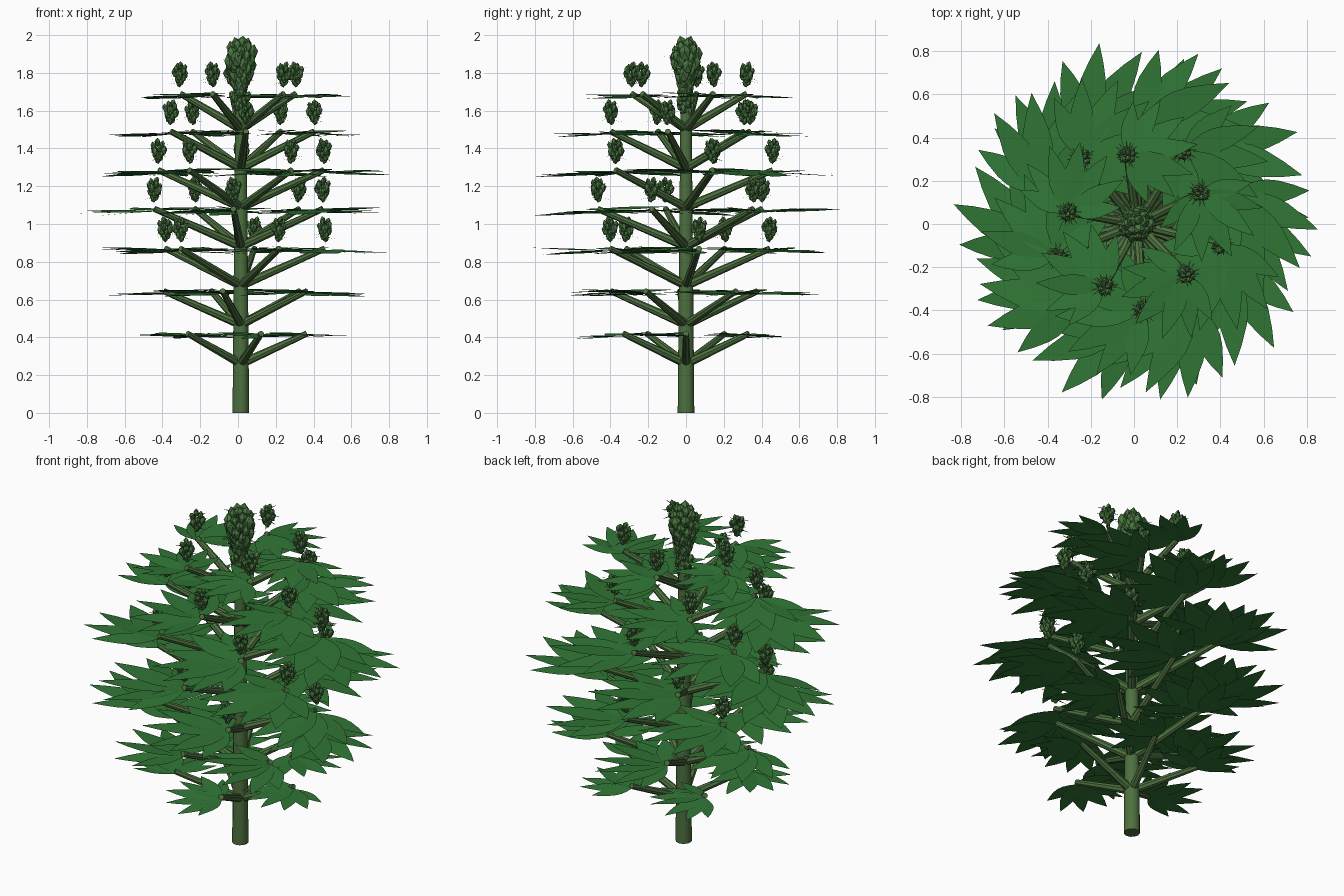
import bpy, bmesh, math, random
from mathutils import Vector, Matrix

if "Cube" in bpy.data.objects:
    bpy.data.objects.remove(bpy.data.objects["Cube"])

random.seed(4)
SHIFT = 0.015   # the stem stands slightly right of centre


def material(name, rgb):
    m = bpy.data.materials.new(name)
    m.diffuse_color = (*rgb, 1)
    m.use_nodes = True
    m.node_tree.nodes["Principled BSDF"].inputs["Base Color"].default_value = m.diffuse_color
    return m


STEM = material("stem_green", (0.075, 0.165, 0.05))
LEAF = material("leaf_green", (0.03, 0.18, 0.036))
BUD = material("bud_green", (0.065, 0.18, 0.05))


def to_mesh(bm, name, mat):
    me = bpy.data.meshes.new(name)
    bm.to_mesh(me)
    bm.free()
    me.materials.append(mat)
    return me


def place(name, me, loc=(0, 0, 0), rot=0):
    ob = bpy.data.objects.new(name, me)
    ob.location = Vector(loc) + Vector((SHIFT, 0, 0))
    ob.rotation_euler = (0, 0, rot)
    bpy.context.collection.objects.link(ob)
    return ob


def rod(bm, a, b, r1, r2, sides):
    a, b = Vector(a), Vector(b)
    d = b - a
    mat = Matrix.Translation((a + b) / 2) @ d.to_track_quat('Z', 'Y').to_matrix().to_4x4()
    bmesh.ops.create_cone(bm, cap_ends=True, segments=sides, radius1=r1,
                          radius2=r2, depth=d.length, matrix=mat)


def leaflet(bm, base, ang, length, width, tilt, roll=0):
    # Flat pointed blade, widest before the middle
    prof = [(0, 0.06), (0.15, 0.55), (0.3, 0.9), (0.45, 1), (0.6, 0.88), (0.8, 0.5)]
    pts = [(t * length, w * width / 2) for t, w in prof]
    outline = pts + [(length, 0)] + [(x, -y) for x, y in reversed(pts)]
    m = (Matrix.Translation(base) @ Matrix.Rotation(ang, 4, 'Z')
         @ Matrix.Rotation(tilt, 4, 'Y') @ Matrix.Rotation(roll, 4, 'X'))
    bm.faces.new([bm.verts.new(m @ Vector((x, y, 0))) for x, y in reversed(outline)])


def flower(name, height, radius, count, lump, hairs, hair_len):
    # Cluster of faceted lumps on a golden-angle spiral, with thin hair blades
    bm = bmesh.new()
    for i in range(count):
        t = (i + 0.5) / count
        a = i * 2.39996
        r = (radius - lump * 0.6) * min(1, 0.25 + 1.5 * t, 0.3 + 3 * (1 - t))
        z = lump + t * (height - 2.3 * lump)
        s = lump * random.uniform(0.75, 1.15)
        m = (Matrix.Translation((r * math.cos(a), r * math.sin(a), z))
             @ Matrix.Rotation(a, 4, 'Z') @ Matrix.Rotation(0.3, 4, 'Y')
             @ Matrix.Diagonal((s * 0.85, s * 0.85, s * 1.3, 1)))
        bmesh.ops.create_icosphere(bm, subdivisions=1, radius=1, matrix=m)
    for i in range(hairs):
        z = height * (0.2 + 0.6 * (i + 0.5) / hairs)
        leaflet(bm, Vector((0, 0, z)), i * 2.39996, hair_len * random.uniform(0.75, 1.1),
                hair_len * 0.13, random.uniform(-0.3, 0.3))
    return to_mesh(bm, name, BUD)


# Main stem
bm = bmesh.new()
rod(bm, (0, 0, 0), (0, 0, 1.8), 0.044, 0.028, 12)
stem = place("main_stem", to_mesh(bm, "main_stem", STEM))

# Tiers: branch reach, tip height and leaflet length
reach = [0.35, 0.41, 0.45, 0.47, 0.46, 0.40, 0.325]
tip_z = [0.42, 0.645, 0.87, 1.08, 1.285, 1.49, 1.69]
leaf_len = [0.31, 0.41, 0.47, 0.49, 0.48, 0.41, 0.33]
bud_mesh = flower("side_bud", 0.15, 0.04, 15, 0.021, 16, 0.066)

for i, (r, z, L) in enumerate(zip(reach, tip_z, leaf_len)):
    branches, leaves = bmesh.new(), bmesh.new()
    for k in range(5):
        a = i * 0.705 + k * math.tau / 5
        out = Vector((math.cos(a), math.sin(a), 0))
        tip = out * r + Vector((0, 0, z))
        rod(branches, (0, 0, 0.26 + 0.207 * i), tip, 0.024, 0.016, 8)
        # Fan of seven leaflets, turned sideways to the branch
        for j in range(-3, 4):
            leaflet(leaves, tip + Vector((0, 0, -0.002 * j - 0.008)),
                    a + math.radians(-90 + 25 * j),
                    L * (1, 0.97, 0.9, 0.75)[abs(j)],
                    L * 0.32 * (1 - 0.07 * abs(j)),
                    random.uniform(-0.04, 0.06), random.uniform(-0.12, 0.12))
        # Upper tiers carry a bud above each branch tip
        if i >= 2:
            place(f"side_bud_{i}_{k}", bud_mesh, tip + Vector((0, 0, 0.03)), a * 3)
    place(f"branches_{i}", to_mesh(branches, "branches", STEM))
    place(f"leaf_fans_{i}", to_mesh(leaves, "leaf_fans", LEAF))

# Large top flower with a thinner collar below
top = flower("top_flower", 0.33, 0.077, 46, 0.036, 18, 0.12)
place("top_flower", top, (0, 0, 1.68))
collar = flower("top_flower_collar", 0.2, 0.05, 18, 0.022, 10, 0.07)
place("top_flower_collar", collar, (0, 0, 1.54))

# Smooth the stem sides only
for p in stem.data.polygons:
    p.use_smooth = len(p.vertices) == 4
